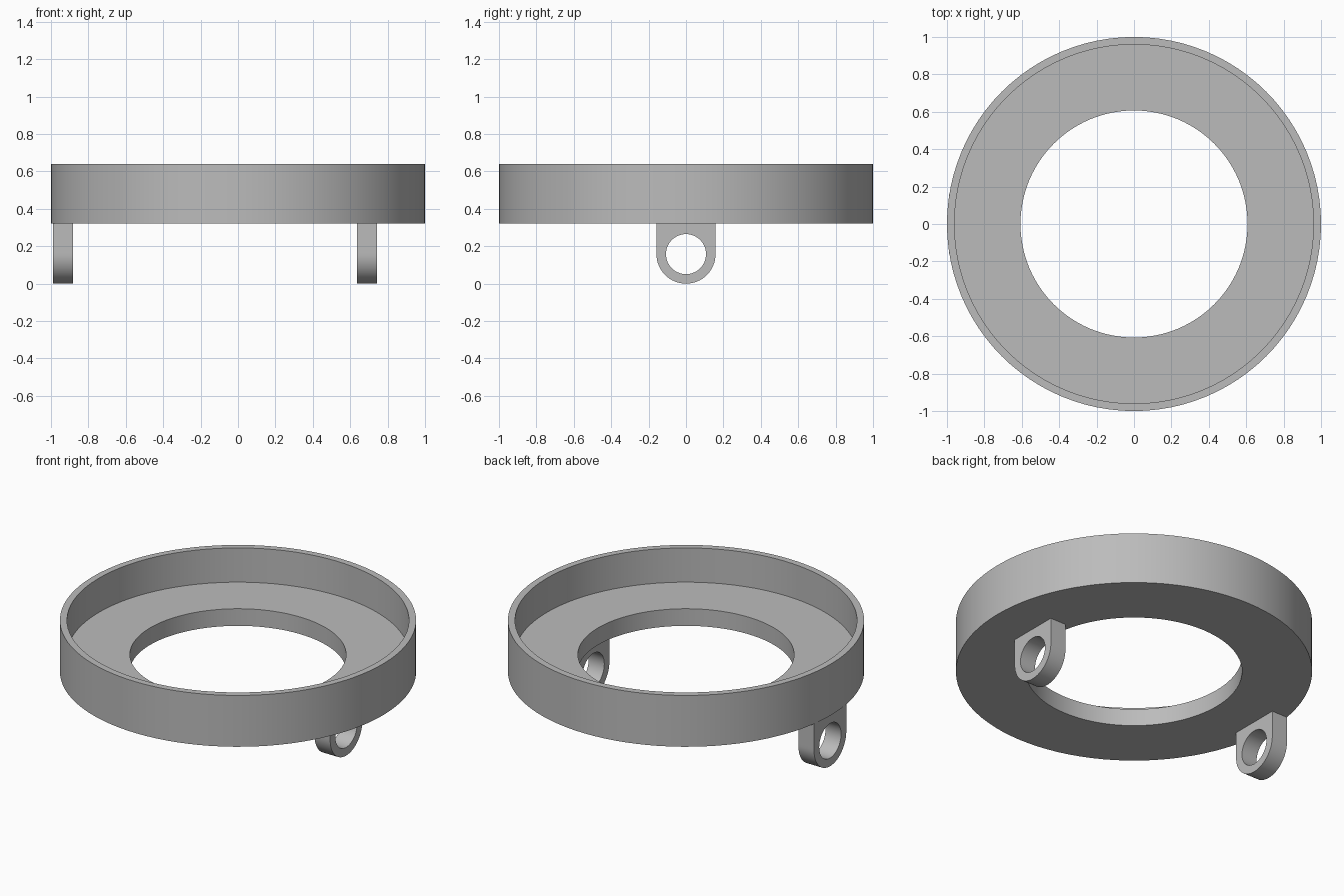
import bpy
import bmesh
from math import cos, sin, pi, radians

cube = bpy.data.objects.get("Cube")
if cube:
    bpy.data.objects.remove(cube, do_unlink=True)

# Single grey plastic
GREY = (0.5, 0.5, 0.5, 1)
grey = bpy.data.materials.new("grey plastic")
grey.use_nodes = True
grey.diffuse_color = GREY
grey.node_tree.nodes["Principled BSDF"].inputs["Base Color"].default_value = GREY

BASE_Z, FLOOR_Z, RIM_Z = 0.322, 0.428, 0.64
LUG_R, EYE_R, LUG_T = 0.158, 0.107, 0.107


def finish(name, bm):
    bmesh.ops.recalc_face_normals(bm, faces=bm.faces)
    mesh = bpy.data.meshes.new(name)
    bm.to_mesh(mesh)
    bm.free()
    obj = bpy.data.objects.new(name, mesh)
    mesh.materials.append(grey)
    bpy.context.collection.objects.link(obj)
    bpy.ops.object.select_all(action="DESELECT")
    obj.select_set(True)
    bpy.context.view_layer.objects.active = obj
    bpy.ops.object.shade_smooth_by_angle(angle=radians(30))


def bridge(bm, loops):
    """Join a closed series of equally long vertex loops with quads."""
    n = len(loops[0])
    for a, b in zip(loops, loops[1:] + loops[:1]):
        for i in range(n):
            j = (i + 1) % n
            bm.faces.new((a[i], a[j], b[j], b[i]))


# Ring tray: turned L-shaped section with a flat floor and a thin rim
def ring_tray(segments=96):
    section = [(0.607, BASE_Z), (1, BASE_Z), (1, RIM_Z),
               (0.96, RIM_Z), (0.96, FLOOR_Z), (0.607, FLOOR_Z)]
    angles = [2 * pi * i / segments for i in range(segments)]
    bm = bmesh.new()
    bridge(bm, [[bm.verts.new((r * cos(a), r * sin(a), z)) for a in angles]
                for r, z in section])
    finish("ring_tray", bm)


# Lug: round-bottomed plate with a bolt eye, hanging under the tray
def lug(name, x, segments=64):
    outer, eye = [], []
    for i in range(segments):
        a = 2 * pi * i / segments
        c, s = cos(a), sin(a)
        k = LUG_R / max(abs(c), abs(s)) if s > 0 else LUG_R
        top = (BASE_Z - LUG_R) / LUG_R if s > 0 else 1
        outer.append((k * c, LUG_R + k * s * top))
        eye.append((EYE_R * c, LUG_R + EYE_R * s))
    bm = bmesh.new()
    bridge(bm, [[bm.verts.new((px, y, z)) for y, z in outline]
                for px, outline in ((x, outer), (x + LUG_T, outer),
                                    (x + LUG_T, eye), (x, eye))])
    finish(name, bm)


ring_tray()
lug("right_lug", -0.988)
lug("left_lug", 0.635)
